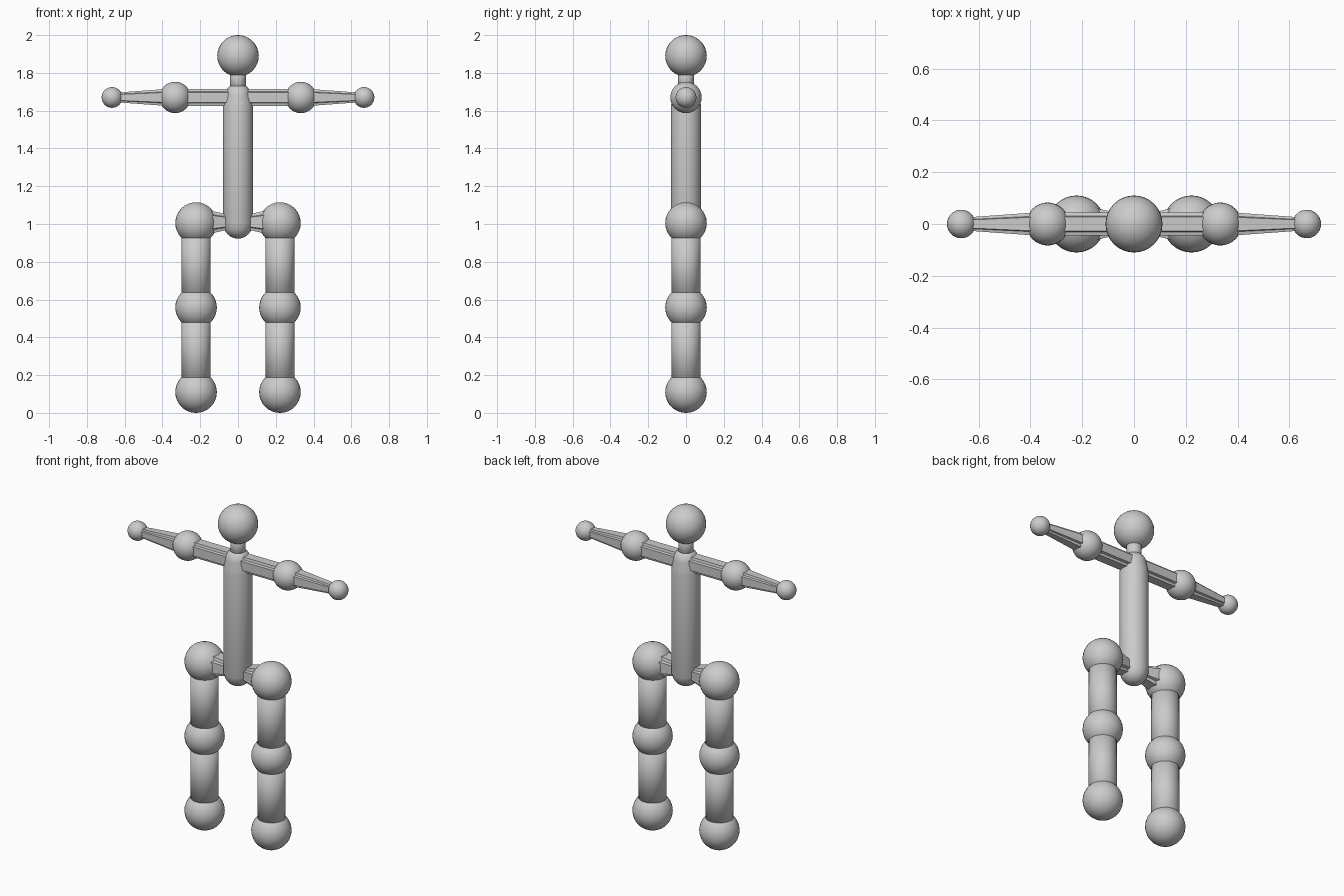
import bpy, bmesh
from math import pi, sin, cos

if "Cube" in bpy.data.objects:
    bpy.data.objects.remove(bpy.data.objects["Cube"])


def finish(name, bm, smooth=True):
    bmesh.ops.recalc_face_normals(bm, faces=bm.faces)
    mesh = bpy.data.meshes.new(name)
    bm.to_mesh(mesh)
    bm.free()
    obj = bpy.data.objects.new(name, mesh)
    bpy.context.collection.objects.link(obj)
    for p in mesh.polygons:
        p.use_smooth = smooth
    return obj


def ball(name, x, z, r):
    bm = bmesh.new()
    bmesh.ops.create_uvsphere(bm, u_segments=32, v_segments=16, radius=r)
    bmesh.ops.translate(bm, verts=bm.verts, vec=(x, 0, z))
    return finish(name, bm)


def lathe(name, x, profile, n=32):
    # closed vertical round body from (radius, height) points
    bm = bmesh.new()
    rings = [[bm.verts.new((x + r * cos(2 * pi * i / n), r * sin(2 * pi * i / n), z))
              for i in range(n)] for r, z in profile]
    for a, b in zip(rings, rings[1:]):
        for i in range(n):
            j = (i + 1) % n
            bm.faces.new((a[i], a[j], b[j], b[i]))
    bm.faces.new(rings[0])
    bm.faces.new(rings[-1])
    return finish(name, bm)


def beam(name, z, stations):
    # horizontal limb with a notched cross-shaped section, (x, half size) stations
    section = [(1, .6), (.75, .75), (.6, 1)]
    section = [p for k in range(4) for p in
               [(a * cos(k * pi / 2) - b * sin(k * pi / 2),
                 a * sin(k * pi / 2) + b * cos(k * pi / 2)) for a, b in
                [(1, .6), (.68, .68), (.6, 1)]]]
    bm = bmesh.new()
    rings = [[bm.verts.new((x, h * a, z + h * b)) for a, b in section] for x, h in stations]
    for a, b in zip(rings, rings[1:]):
        for i in range(len(a)):
            j = (i + 1) % len(a)
            bm.faces.new((a[i], a[j], b[j], b[i]))
    bm.faces.new(rings[0])
    bm.faces.new(rings[-1])
    return finish(name, bm, False)


# head, neck and torso
ball("head", 0, 1.89, .11)
lathe("neck", 0, [(.042, 1.68), (.042, 1.85)])
bottom = [(.077 * sin(t * pi / 16), 1.0 - .077 * cos(t * pi / 16)) for t in range(1, 8)]
top = [(.07 * cos(t * pi / 16), 1.675 + .07 * sin(t * pi / 16)) for t in range(0, 8)]
lathe("torso", 0, bottom + [(.08, 1.0), (.08, 1.62), (.077, 1.64)] + top)

for side, s in (("left", 1), ("right", -1)):
    # arms
    beam(side + "_upper_arm", 1.67, [(0, .045), (s * .333, .045)])
    ball(side + "_elbow", s * .333, 1.67, .083)
    beam(side + "_forearm", 1.67, [(s * .333, .048), (s * .666, .024)])
    ball(side + "_hand", s * .667, 1.67, .055)
    # hips and legs
    beam(side + "_hip_link", 1.01, [(0, .028), (s * .222, .078)])
    ball(side + "_hip", s * .222, 1.005, .11)
    lathe(side + "_thigh", s * .222, [(.077, .56), (.077, 1.0)])
    ball(side + "_knee", s * .222, .558, .11)
    lathe(side + "_shin", s * .222, [(.077, .11), (.077, .56)])
    ball(side + "_foot", s * .222, .11, .11)
